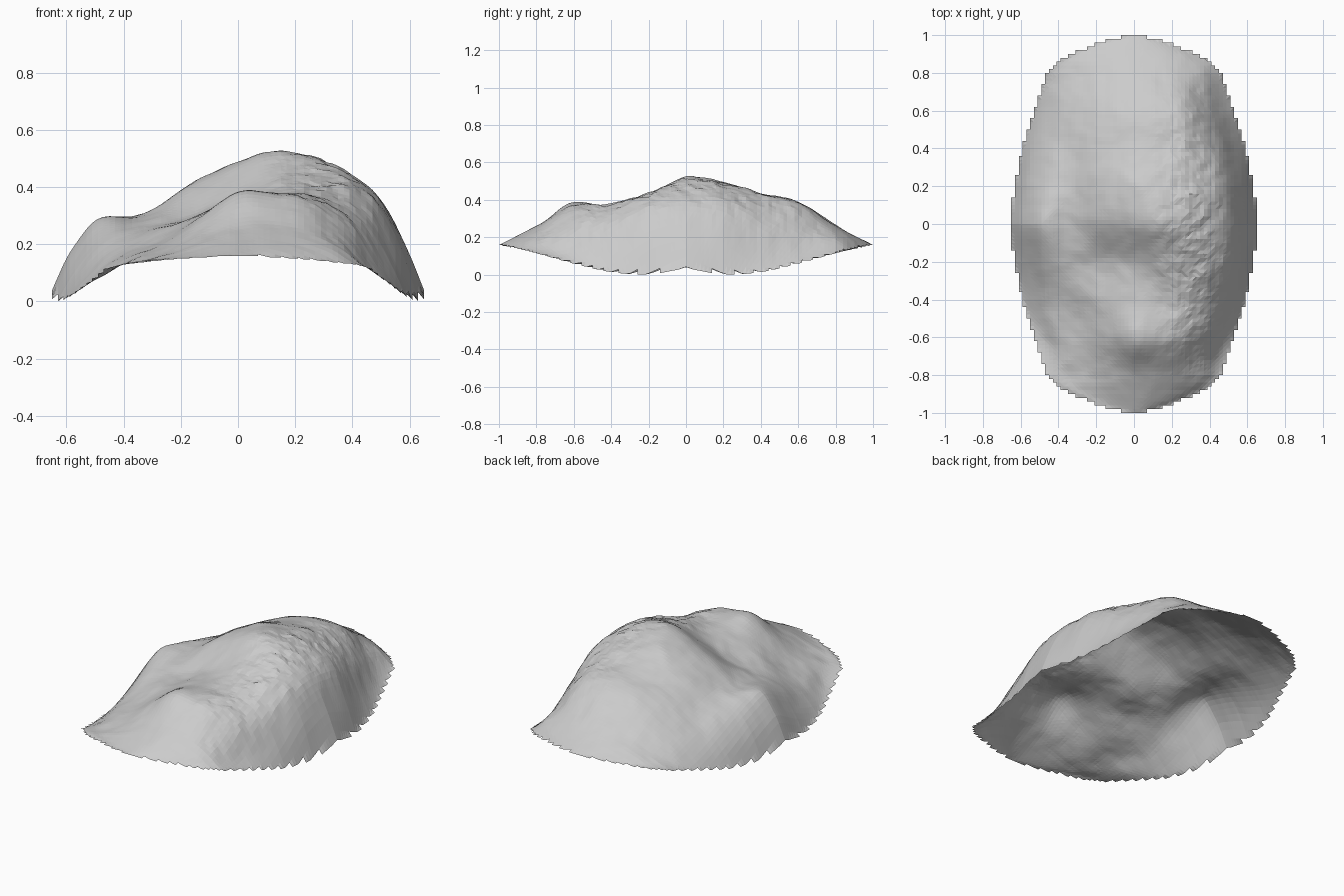
import bpy, bmesh
from mathutils import Vector, noise

if "Cube" in bpy.data.objects:
    bpy.data.objects.remove(bpy.data.objects["Cube"])

# Cross-section stations: fraction of the half width, left to right
U = [-1, -.9, -.75, -.5, -.25, 0, .25, .5, .75, .9, 1]
Y = [-1, -.8, -.6, -.4, -.2, 0, .2, .4, .6, .8, 1]
# Height profile across the rock at each y, front to back
Z = [
    [.17] * 11,
    [.125, .14, .155, .19, .23, .265, .27, .25, .20, .15, .125],
    [.07, .10, .16, .21, .30, .39, .385, .355, .25, .13, .07],
    [.025, .09, .165, .24, .31, .365, .385, .38, .30, .15, .025],
    [.012, .12, .23, .28, .31, .38, .44, .445, .37, .20, .012],
    [.04, .18, .295, .315, .41, .49, .535, .49, .375, .20, .04],
    [.012, .15, .26, .32, .42, .49, .505, .475, .37, .18, .012],
    [.025, .12, .21, .30, .38, .43, .445, .425, .30, .13, .025],
    [.07, .12, .19, .27, .34, .385, .40, .385, .25, .13, .07],
    [.125, .14, .17, .21, .25, .27, .275, .26, .21, .16, .125],
    [.17] * 11,
]
# Plan outline: half width against distance from the middle
OUT_Y = [0, .2, .4, .6, .8, .85, .9, .95, 1]
OUT_W = [.655, .632, .59, .53, .46, .42, .33, .21, .04]


def span(xs, t):
    i = 0
    while i < len(xs) - 2 and t > xs[i + 1]:
        i += 1
    return i


def linear(xs, vs, t):
    i = span(xs, t)
    f = (t - xs[i]) / (xs[i + 1] - xs[i])
    return vs[i] + (vs[i + 1] - vs[i]) * f


def smooth(xs, vs, t):
    """Cubic curve through the points, for uneven spacing."""
    t = max(xs[0], min(xs[-1], t))
    i = span(xs, t)
    h = xs[i + 1] - xs[i]

    def slope(k):
        a, b = max(k - 1, 0), min(k + 1, len(xs) - 1)
        return (vs[b] - vs[a]) / (xs[b] - xs[a])
    f = (t - xs[i]) / h
    f2, f3 = f * f, f * f * f
    return ((2 * f3 - 3 * f2 + 1) * vs[i] + (f3 - 2 * f2 + f) * h * slope(i)
            + (3 * f2 - 2 * f3) * vs[i + 1] + (f3 - f2) * h * slope(i + 1))


def half_width(y):
    return linear(OUT_Y, OUT_W, min(abs(y), 1))


def height(x, y, profile):
    u = x / half_width(y)
    z = smooth(U, profile, u)
    # Craggy crest along the right, gentler grain elsewhere
    crag = max(0, 1 - abs(x - .33) / .25) * max(0, 1 - abs(y / .85) ** 3)
    fade = max(0, min(1, (1 - abs(u)) * 6)) * min(1, (1 - abs(y)) * 5)
    p = Vector((x, y, 0))
    fold = noise.noise(p * 7) * .008
    grain = noise.noise(p * 17 + Vector((3, 1, 5)))
    chips = noise.noise(p * 33 + Vector((7, 2, 4)))
    return z + fade * (fold + grain * (.003 + .010 * crag) + chips * .008 * crag)


# Open rock shell on a fine grid, trimmed to its outline
STEP, NX, NY = .02, 65, 100
bm = bmesh.new()
rows = []
for j in range(NY + 1):
    y = -1 + j * STEP
    profile = [smooth(Y, [r[k] for r in Z], y) for k in range(len(U))]
    rows.append([bm.verts.new((-.65 + i * STEP, y, height(-.65 + i * STEP, y, profile)))
                 for i in range(NX + 1)])
for j in range(NY):
    for i in range(NX):
        cx, cy = -.64 + i * STEP, -.99 + j * STEP
        if abs(cx) < half_width(cy):
            bm.faces.new((rows[j][i], rows[j][i + 1], rows[j + 1][i + 1], rows[j + 1][i]))
bmesh.ops.delete(bm, geom=[v for v in bm.verts if not v.link_faces], context='VERTS')
bmesh.ops.triangulate(bm, faces=bm.faces[:])
low = min(v.co.z for v in bm.verts)
bmesh.ops.translate(bm, verts=bm.verts[:], vec=(0, 0, -low))

mesh = bpy.data.meshes.new("rock_shell")
bm.to_mesh(mesh)
bm.free()
grey = bpy.data.materials.new("light grey stone")
grey.diffuse_color = (.6, .6, .6, 1)
grey.use_nodes = True
grey.node_tree.nodes["Principled BSDF"].inputs["Base Color"].default_value = grey.diffuse_color
mesh.materials.append(grey)
bpy.context.collection.objects.link(bpy.data.objects.new("rock_shell", mesh))
